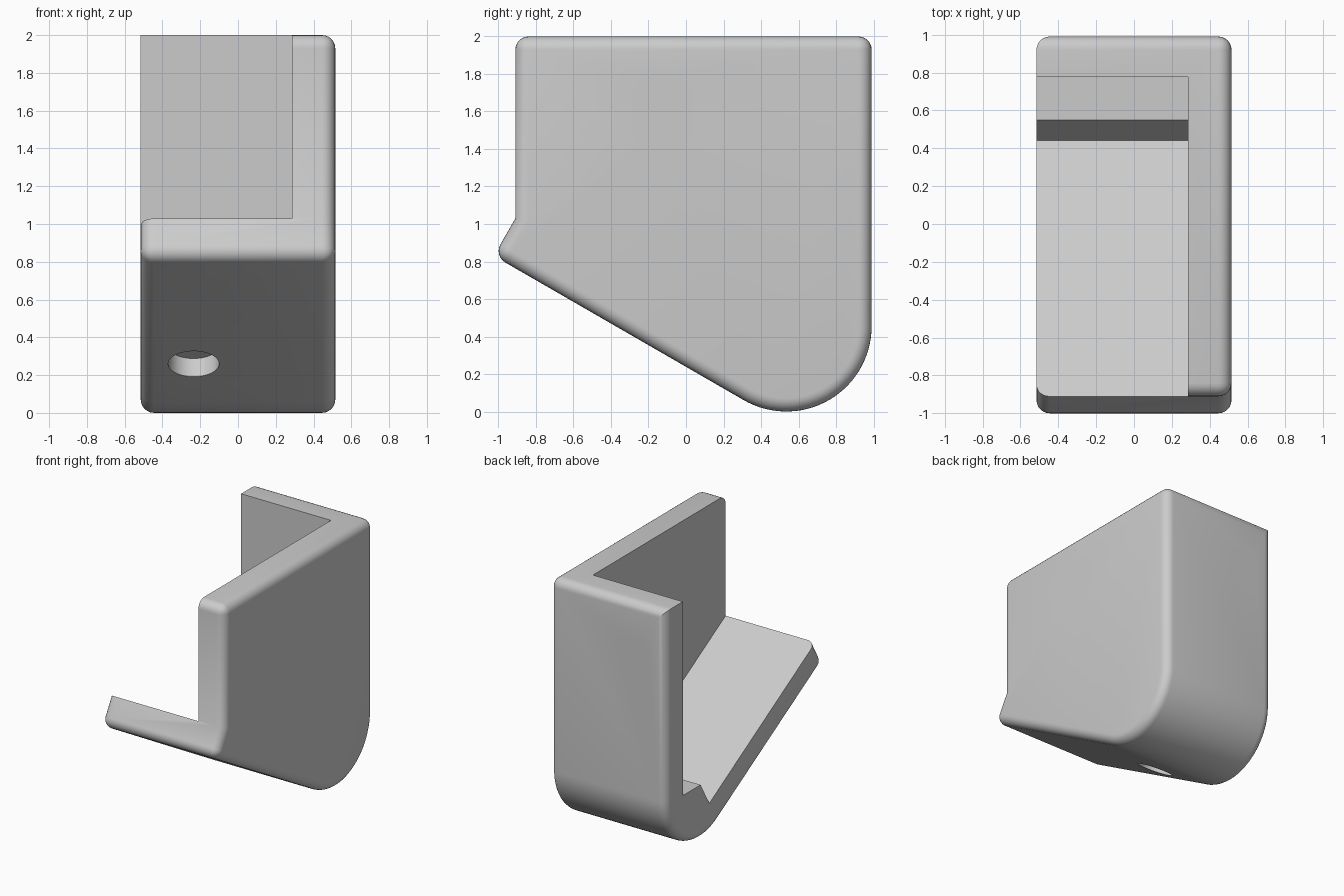
import bpy, bmesh
from math import cos, sin, radians, pi
from mathutils import Matrix, Vector

if "Cube" in bpy.data.objects:
    bpy.data.objects.remove(bpy.data.objects["Cube"])

HALF, WALL_X, FILLET = 0.515, 0.285, 0.07
X_AXIS = Vector((1, 0, 0))

grey = bpy.data.materials.new("plain grey")
grey.use_nodes = True
grey.diffuse_color = (0.6, 0.6, 0.6, 1)
grey.node_tree.nodes["Principled BSDF"].inputs["Base Color"].default_value = (0.6, 0.6, 0.6, 1)


def prism(name, outline, low, high, origin=(0, 0, 0), axis=X_AXIS, rounded=None):
    """Extrude an outline along an axis, optionally filleting chosen edges."""
    bm = bmesh.new()
    face = bm.faces.new([bm.verts.new((u, v, low)) for u, v in outline])
    top = bmesh.ops.extrude_face_region(bm, geom=[face])["geom"]
    bmesh.ops.translate(bm, vec=(0, 0, high - low),
                        verts=[g for g in top if isinstance(g, bmesh.types.BMVert)])
    frame = Matrix.Translation(origin) @ axis.to_track_quat('Z', 'Y').to_matrix().to_4x4()
    bm.transform(frame)
    bmesh.ops.recalc_face_normals(bm, faces=bm.faces)
    if rounded:
        bmesh.ops.bevel(bm, geom=[e for e in bm.edges if rounded(e)], offset=FILLET,
                        offset_type='OFFSET', segments=6, profile=0.5,
                        affect='EDGES', clamp_overlap=False)
    mesh = bpy.data.meshes.new(name)
    bm.to_mesh(mesh)
    bm.free()
    mesh.materials.append(grey)
    obj = bpy.data.objects.new(name, mesh)
    bpy.context.collection.objects.link(obj)
    return obj


def cut(body, cutter):
    cutter.hide_render = True
    mod = body.modifiers.new("cut", 'BOOLEAN')
    mod.operation, mod.solver, mod.object = 'DIFFERENCE', 'EXACT', cutter
    bpy.context.view_layer.objects.active = body
    bpy.ops.object.modifier_apply(modifier=mod.name)
    bpy.data.objects.remove(cutter)


def stadium(r, half, n=24):
    """Circle, or upright slot when half is above zero."""
    right_to_left = [(r * cos(pi * i / n), half + r * sin(pi * i / n)) for i in range(n + 1)]
    pts = right_to_left + [(-u, -v) for u, v in right_to_left]
    return pts if half else right_to_left[:-1] + [(-u, -v) for u, v in right_to_left[:-1]]


def bore(body, origin, axis, half=0.0):
    """Counterbored hole, starting at the outer surface."""
    cut(body, prism("counterbore", stadium(0.135, half), -0.11, 0.1, origin, axis))
    cut(body, prism("through_hole", stadium(0.07, half), -0.35, 0.1, origin, axis))


def fillet_edge(edge):
    a, b = (v.co for v in edge.verts)
    if abs(a.x - b.x) < 0.01:  # outline edges, except the open top edge
        return not (a.x < 0 and a.z > 1.99 and b.z > 1.99)
    return edge.is_convex and edge.calc_face_angle(0) > radians(40)


# Body: side outline with a round heel and a sloping underside
heel = [(0.535 + 0.455 * cos(radians(a)), 0.455 + 0.455 * sin(radians(a)))
        for a in range(0, -121, -4)]
outline = [(-0.91, 2), (0.99, 2)] + heel + [(-1.025, 0.83), (-0.91, 1.03)]
bracket = prism("corner_bracket", outline, -HALF, HALF, rounded=fillet_edge)

# Pocket leaving a side wall, a back wall, a sloping floor and a ledge
pocket = [(-1.1, 1.138), (0.44, 0.249), (0.55, 0.44), (0.775, 0.44), (0.775, 2.2), (-1.1, 2.2)]
cut(bracket, prism("pocket", pocket, -0.7, WALL_X))

# Screw holes: slot in the side, one in the back, two in the floor
bore(bracket, (HALF, -0.14, 1.585), X_AXIS, 0.075)
bore(bracket, (-0.235, 0.99, 1.58), Vector((0, 1, 0)))
for y, z in ((-0.694, 0.64), (-0.036, 0.26)):
    bore(bracket, (-0.235, y, z), Vector((0, -sin(radians(30)), -cos(radians(30)))))

bpy.ops.object.select_all(action='DESELECT')
bracket.select_set(True)
bpy.context.view_layer.objects.active = bracket
bpy.ops.object.shade_smooth_by_angle(angle=radians(30))
